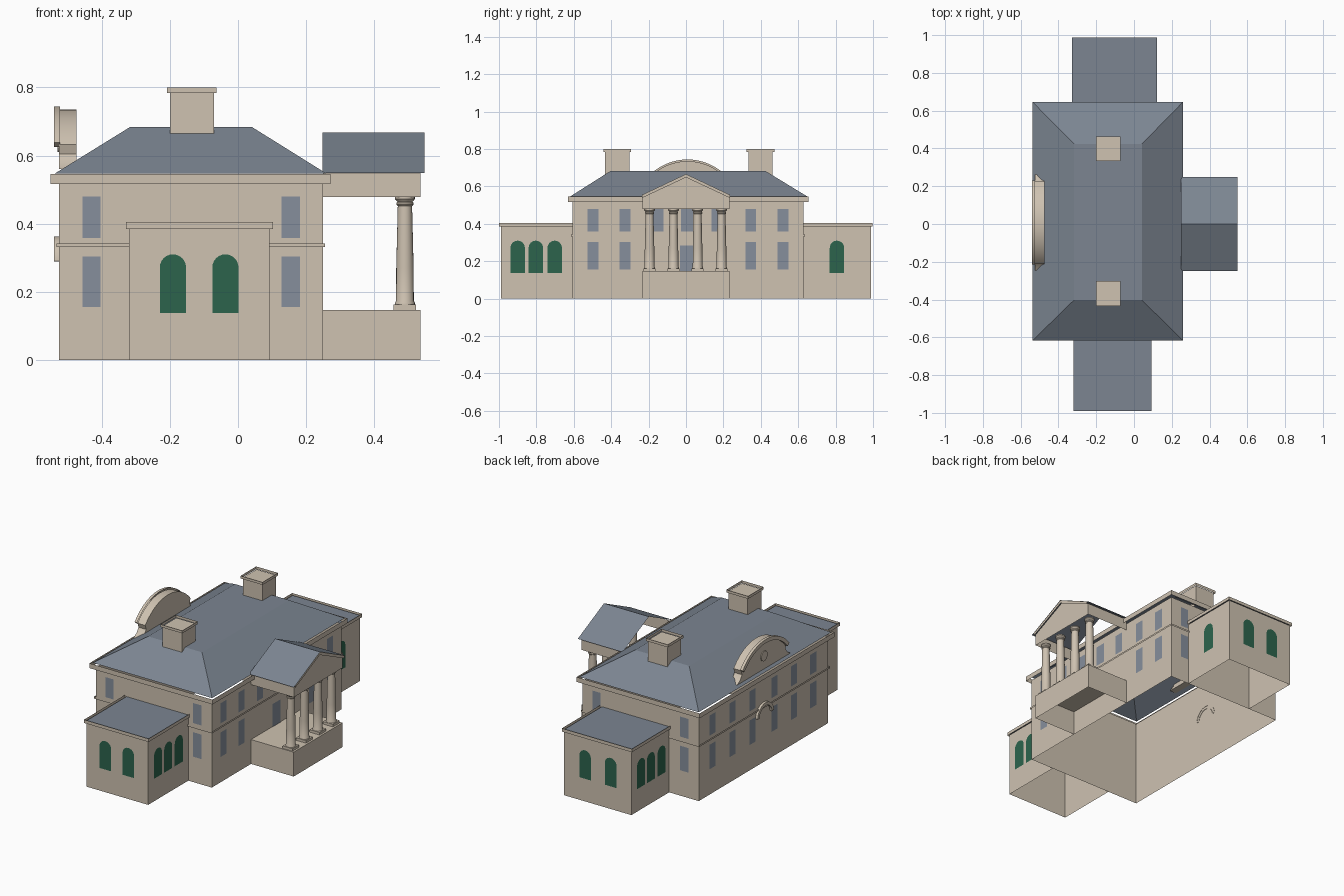
import bpy, bmesh, math
from mathutils import Vector

cube = bpy.data.objects.get("Cube")
if cube:
    bpy.data.objects.remove(cube)


def material(name, rgb):
    m = bpy.data.materials.new(name)
    m.use_nodes = True
    m.diffuse_color = (*rgb, 1)
    m.node_tree.nodes["Principled BSDF"].inputs["Base Color"].default_value = (*rgb, 1)
    return m


STONE = material("warm_stone", (0.62, 0.54, 0.44))
SLATE = material("roof_slate", (0.20, 0.235, 0.285))
GLASS = material("window_grey", (0.24, 0.275, 0.335))
GREEN = material("shutter_green", (0.025, 0.127, 0.073))


def build(name, mat, faces, smooth=False):
    """Make an object from a list of faces, each a list of points."""
    bm = bmesh.new()
    for pts in faces:
        bm.faces.new([bm.verts.new(p) for p in pts])
    bmesh.ops.remove_doubles(bm, verts=bm.verts, dist=1e-5)
    bmesh.ops.recalc_face_normals(bm, faces=bm.faces)
    me = bpy.data.meshes.new(name)
    bm.to_mesh(me)
    bm.free()
    me.materials.append(mat)
    ob = bpy.data.objects.new(name, me)
    bpy.context.collection.objects.link(ob)
    if smooth:
        bpy.ops.object.select_all(action='DESELECT')
        ob.select_set(True)
        bpy.context.view_layer.objects.active = ob
        bpy.ops.object.shade_smooth_by_angle(angle=math.radians(35))
    return ob


def rect(x0, x1, y0, y1, z):
    return [(x0, y0, z), (x1, y0, z), (x1, y1, z), (x0, y1, z)]


def loft(a, b):
    n = len(a)
    return [[a[i], a[(i + 1) % n], b[(i + 1) % n], b[i]] for i in range(n)]


def walls(name, x0, x1, y0, y1, z0, z1, top=False, mat=STONE):
    """Four upright sheets, open below, optionally closed on top."""
    a, b = rect(x0, x1, y0, y1, z0), rect(x0, x1, y0, y1, z1)
    return build(name, mat, loft(a, b) + ([b] if top else []))


def extrude_x(name, mat, outline, x0, x1, smooth=False):
    """Solid from a (y, z) outline."""
    a = [(x0, y, z) for y, z in outline]
    b = [(x1, y, z) for y, z in outline]
    return build(name, mat, loft(a, b) + [a, b], smooth)


def arc(r, cz, a0, a1, n=20):
    return [(r * math.cos(a0 + (a1 - a0) * i / n), cz + r * math.sin(a0 + (a1 - a0) * i / n))
            for i in range(n + 1)]


def opening(name, side, wall, centre, z0, z1, width, mat, arched=False):
    """Thin plate just proud of a wall; side is 'x' or 'y' with a sign."""
    h = width / 2
    sign = 1 if side[0] == '+' else -1
    outline = [(-h, z0), (h, z0)]
    outline += arc(h, z1 - h, 0, math.pi, 12) if arched else [(h, z1), (-h, z1)]
    w = wall + sign * 0.003
    pts = [(w, centre + u, z) if side[1] == 'x' else (centre + u, w, z) for u, z in outline]
    ob = build(name, mat, [pts])
    out = Vector((sign, 0, 0) if side[1] == 'x' else (0, sign, 0))
    if ob.data.polygons[0].normal.dot(out) < 0:
        ob.data.flip_normals()


# Main block: open shell, string course, cornice and hipped roof
X0, X1, Y0, Y1 = -0.525, 0.25, -0.607, 0.628
walls("main_walls", X0, X1, Y0, Y1, 0, 0.52)
walls("string_course", X0 - 0.008, X1 + 0.006, Y0 - 0.007, Y1 + 0.007, 0.331, 0.342)
walls("main_cornice", -0.55, 0.272, -0.632, 0.655, 0.517, 0.546)
eave = rect(-0.538, 0.26, -0.618, 0.647, 0.547)
ridge = rect(-0.318, 0.042, -0.403, 0.424, 0.683)
build("main_roof", SLATE, loft(eave, ridge) + [ridge])

# Side wings with flat roofs behind a low rim
for tag, x0, x1, y0, y1 in (("front", -0.32, 0.093, -0.99, Y0), ("back", -0.327, 0.122, Y1, 0.988)):
    walls(tag + "_wing_walls", x0, x1, y0, y1, 0, 0.388)
    lo, hi = (y0 - 0.009, y1) if tag == "front" else (y0, y1 + 0.009)
    walls(tag + "_wing_cornice", x0 - 0.009, x1 + 0.009, lo, hi, 0.385, 0.405)
    build(tag + "_wing_roof", SLATE, [rect(x0, x1, y0, y1, 0.397)])

# Arched green openings on the wings
def green(side, wall, centres):
    for c in centres:
        opening("arched_shutter", side, wall, c, 0.138, 0.31, 0.077, GREEN, True)

green("-y", -0.99, (-0.191, -0.037))
green("+x", 0.093, (-0.9, -0.803, -0.702))
green("-x", -0.32, (-0.803,))
green("+y", 0.988, (-0.191, -0.02))
green("+x", 0.122, (0.807,))
green("-x", -0.327, (0.9, 0.807, 0.705))

# Rectangular windows of the main block
LOW, HIGH = (0.155, 0.303), (0.358, 0.479)
for z0, z1 in (LOW, HIGH):
    for side, wall in (("-y", Y0), ("+y", Y1)):
        for x in (-0.43, 0.155):
            opening("end_window", side, wall, x, z0, z1, 0.054, GLASS)
    for y in (-0.498, -0.326, 0.346, 0.518):
        opening("portico_side_window", "+x", X1, y, z0, z1, 0.058, GLASS)
    for y in (-0.46, -0.275, -0.09, 0.12, 0.31, 0.5):
        opening("garden_side_window", "-x", X0, y, z0, z1, 0.058, GLASS)
for y in (-0.15, 0.165):
    opening("porch_upper_window", "+x", X1, y, *HIGH, 0.058, GLASS)
opening("porch_centre_window", "+x", X1, 0.005, *HIGH, 0.066, GLASS)
opening("porch_door", "+x", X1, 0.005, 0.147, 0.285, 0.075, GLASS)

# Chimneys with a rim around a recessed top
for y in (-0.368, 0.398):
    walls("chimney", -0.2, -0.071, y - 0.065, y + 0.065, 0.66, 0.788, top=True)
    walls("chimney_rim", -0.209, -0.063, y - 0.074, y + 0.074, 0.784, 0.8)

# Portico: base, entablature, pediment and gable roof
walls("portico_base", X1, 0.535, -0.233, 0.233, 0, 0.147, top=True)
P = 0.232
build("portico_entablature", STONE, [
    [(X1, -P, 0.478), (0.535, -P, 0.478), (0.535, -P, 0.548), (X1, -P, 0.548)],
    [(0.535, -P, 0.478), (0.535, P, 0.478), (0.535, P, 0.548), (0.535, -P, 0.548)],
    [(X1, P, 0.478), (0.535, P, 0.478), (0.535, P, 0.548), (X1, P, 0.548)]])
build("pediment", STONE, [[(0.535, -P, 0.548), (0.535, P, 0.548), (0.535, 0, 0.655)]])
E = 0.25
build("portico_roof", SLATE, [
    [(X1 - 0.002, s * E, 0.548), (0.548, s * E, 0.548), (0.548, 0, 0.667), (X1 - 0.002, 0, 0.667)]
    for s in (-1, 1)])
build("raking_cornice", STONE, [
    [(0.546, s * 0.235, 0.538), (0.546, s * 0.235, 0.555), (0.546, 0, 0.666), (0.546, 0, 0.648)]
    for s in (-1, 1)])

# Turned columns on square plinths
PROFILE = [(0.029, 0.16), (0.029, 0.168), (0.026, 0.174), (0.0255, 0.27), (0.021, 0.452),
           (0.025, 0.456), (0.025, 0.461), (0.022, 0.464), (0.029, 0.472), (0.029, 0.479)]
SIDES = 20
for y in (-0.195, -0.067, 0.062, 0.19):
    walls("column_plinth", 0.457, 0.523, y - 0.032, y + 0.032, 0.146, 0.162, top=True)
    rings = [[(0.49 + r * math.cos(math.tau * i / SIDES), y + r * math.sin(math.tau * i / SIDES), z)
              for i in range(SIDES)] for r, z in PROFILE]
    faces = [f for a, b in zip(rings, rings[1:]) for f in loft(a, b)]
    build("column", STONE, faces + [rings[-1]], True)

# Curved gable on the garden side, with flared feet
CZ, CY = 0.456, 0.008
start = math.asin((0.637 - CZ) / 0.286)
foot = [(0.255, 0.56), (0.225, 0.578), (0.207, 0.605)]
gable = foot + arc(0.279, CZ, start, math.pi - start) + [(-y, z) for y, z in reversed(foot)]
extrude_x("curved_gable", STONE, [(y + CY, z) for y, z in gable], X0, -0.474, True)


def hood(name, r, thick, cz, a0, cy):
    ring = arc(r, cz, a0, math.pi - a0) + arc(r - thick, cz, math.pi - a0, a0)
    n = len(ring)
    a = [(-0.54, y + cy, z) for y, z in ring]
    b = [(X0 + 0.002, y + cy, z) for y, z in ring]
    caps = [[a[i], a[i + 1], a[n - 2 - i], a[n - 1 - i]] for i in range(n // 2 - 1)]
    build(name, STONE, loft(a, b) + caps, True)


hood("gable_arch_moulding", 0.288, 0.022, CZ, start, CY)
hood("door_arch_hood", 0.078, 0.018, 0.285, 0.06, 0.01)

# Round boss in the middle of the gable
extrude_x("gable_boss", STONE, [(y + CY, z) for y, z in arc(0.03, 0.64, 0, math.tau, 20)[:-1]],
          -0.53, X0 + 0.002)
